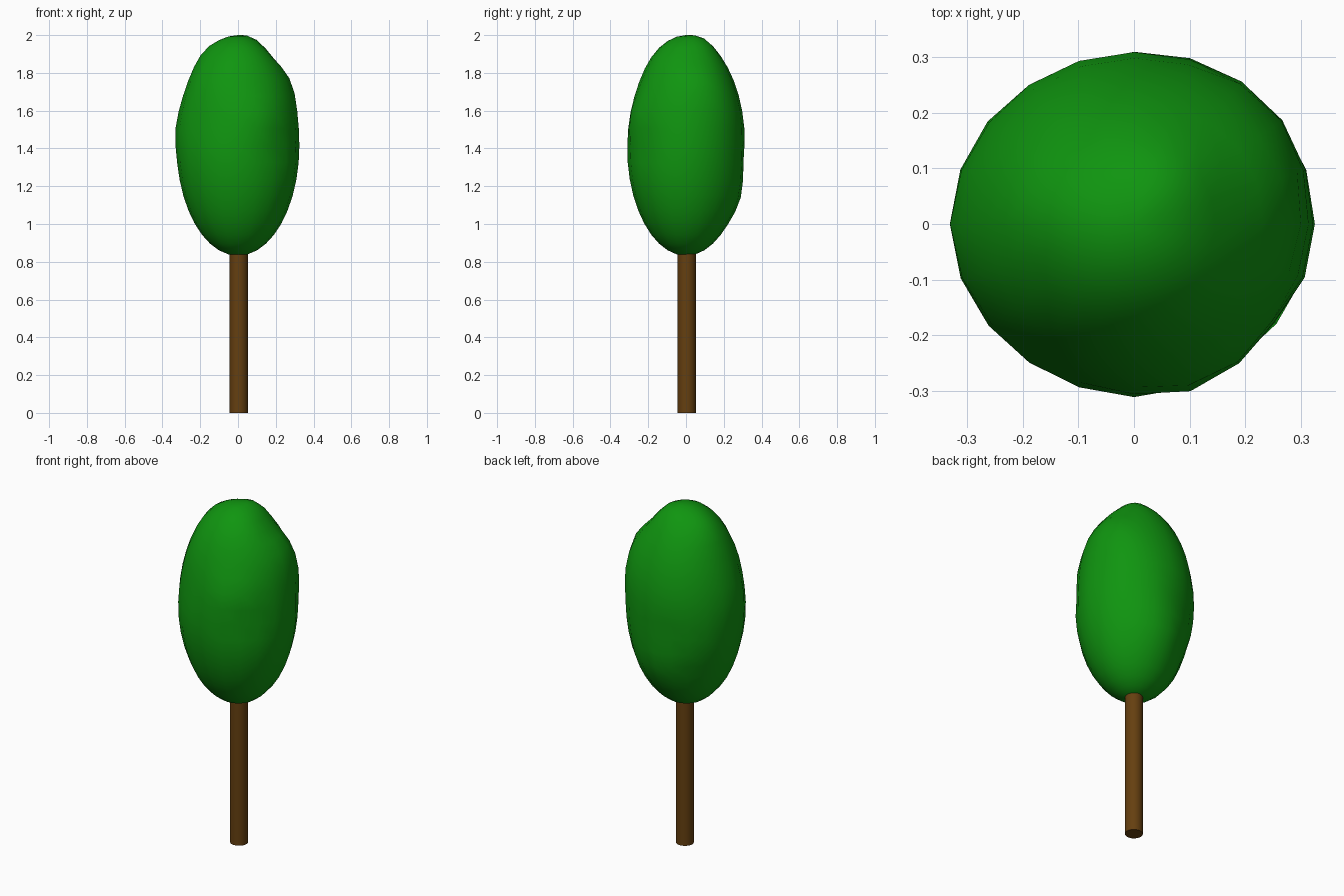
import bpy, bmesh, math
from mathutils import Vector

if "Cube" in bpy.data.objects:
    bpy.data.objects.remove(bpy.data.objects["Cube"])


def finish(obj, name, color, angle):
    obj.name = name
    mat = bpy.data.materials.new(name + "_color")
    mat.diffuse_color = color
    mat.use_nodes = True
    mat.node_tree.nodes["Principled BSDF"].inputs["Base Color"].default_value = mat.diffuse_color
    obj.data.materials.append(mat)
    bpy.ops.object.shade_smooth_by_angle(angle=math.radians(angle))


# Trunk: plain cylinder reaching slightly into the crown
bpy.ops.mesh.primitive_cylinder_add(vertices=24, radius=0.048, depth=0.9,
                                    location=(0.004, 0.004, 0.45))
finish(bpy.context.object, "trunk", (0.13, 0.05, 0.005, 1), 40)

# Crown: tall ellipsoid with soft bumps and dents
bpy.ops.mesh.primitive_uv_sphere_add(segments=20, ring_count=20, radius=1)
crown = bpy.context.object
CENTER, SIZE = Vector((0, 0, 1.415)), Vector((0.325, 0.313, 0.583))

# (centre of the lump on the crown, reach, relative push)
LUMPS = [
    ((0.28, 0.10, 1.74), 0.14, 0.07),
    ((0.20, 0.03, 1.88), 0.10, -0.03),
    ((0.16, -0.29, 1.55), 0.09, 0.08),
    ((0.21, -0.23, 1.45), 0.12, -0.06),
    ((0.07, 0.10, 1.97), 0.09, 0.03),
    ((0.05, 0.30, 1.14), 0.12, 0.05),
    ((-0.10, 0.29, 1.34), 0.10, -0.06),
    ((-0.22, 0.22, 1.10), 0.09, -0.06),
    ((0.23, 0.22, 1.60), 0.12, 0.05),
    ((-0.16, -0.27, 1.55), 0.15, -0.04),
    ((-0.33, 0.00, 1.50), 0.12, 0.03),
    ((-0.19, 0.05, 1.90), 0.10, 0.03),
    ((0.05, -0.27, 1.75), 0.15, -0.02),
]

bm = bmesh.new()
bm.from_mesh(crown.data)
for v in bm.verts:
    offset = v.co * SIZE
    push = sum(amount * math.exp(-((offset + CENTER - Vector(spot)).length / reach) ** 2)
               for spot, reach, amount in LUMPS)
    v.co = CENTER + offset * (1 + push)
    v.co.z = min(v.co.z, 2.0)
bm.to_mesh(crown.data)
bm.free()
finish(crown, "crown", (0.005, 0.30, 0.005, 1), 60)
